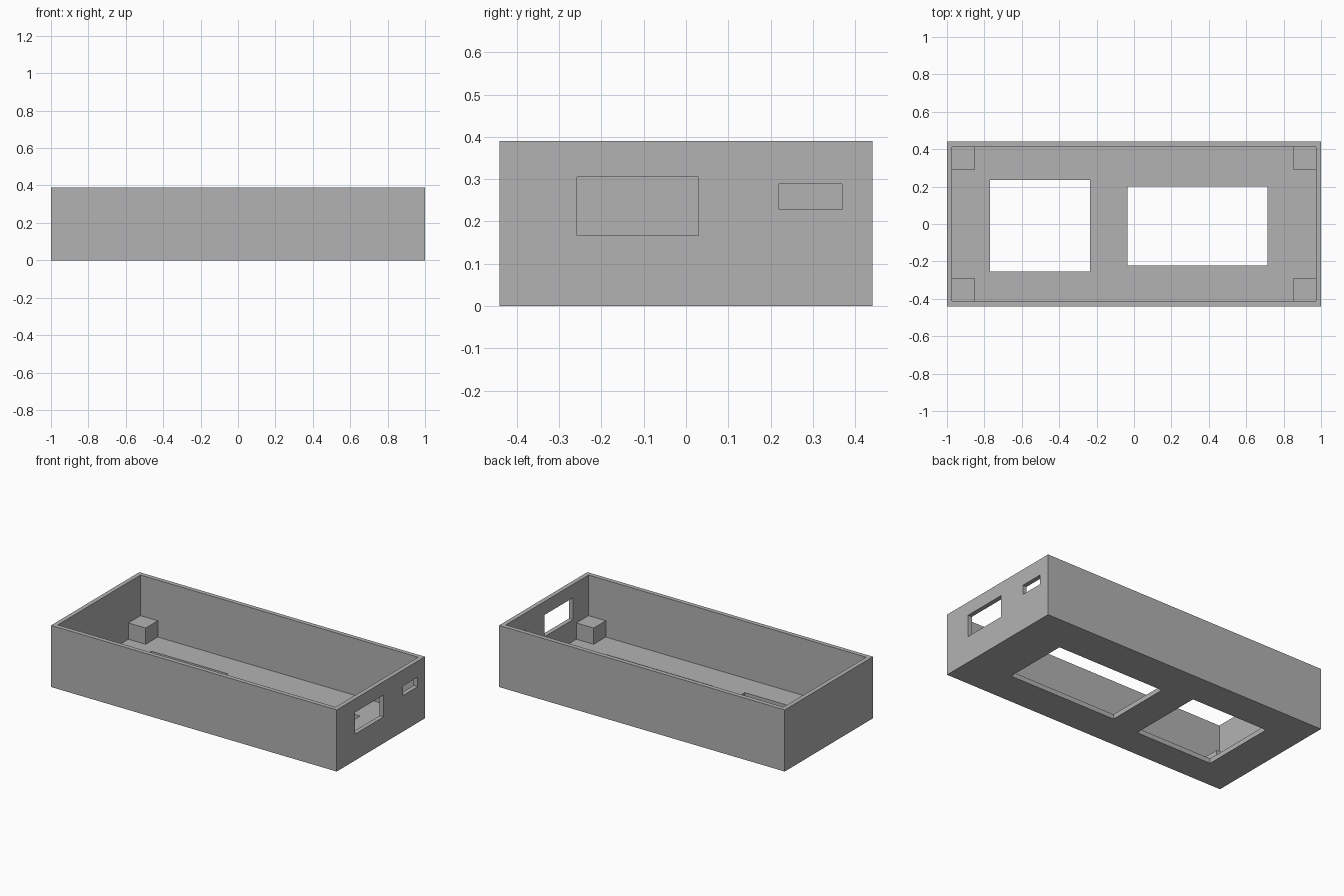
import bpy

cube = bpy.data.objects.get("Cube")
if cube:
    bpy.data.objects.remove(cube, do_unlink=True)

# Overall proportions
HALF_X, HALF_Y, HEIGHT = 1.0, 0.441, 0.39
WALL, FLOOR = 0.028, 0.03
IN_X, IN_Y = HALF_X - WALL, HALF_Y - WALL
POST, POST_TOP = 0.121, 0.133

grey = bpy.data.materials.new("plain_grey")
grey.use_nodes = True
colour = (0.448, 0.448, 0.448, 1)
grey.diffuse_color = colour
grey.node_tree.nodes["Principled BSDF"].inputs["Base Color"].default_value = colour


def box(name, x, y, z):
    """Box spanning the given (low, high) ranges."""
    bpy.ops.mesh.primitive_cube_add(size=1)
    ob = bpy.context.object
    ob.name = name
    spans = (x, y, z)
    for v in ob.data.vertices:
        v.co = [lo + (c + 0.5) * (hi - lo) for c, (lo, hi) in zip(v.co, spans)]
    ob.data.materials.append(grey)
    return ob


def cut(target, x, y, z):
    """Cut a box-shaped opening out of the target."""
    cutter = box("cutter", x, y, z)
    cutter.hide_render = True
    mod = target.modifiers.new("opening", "BOOLEAN")
    mod.operation = "DIFFERENCE"
    mod.solver = "EXACT"
    mod.object = cutter
    bpy.context.view_layer.objects.active = target
    bpy.ops.object.modifier_apply(modifier=mod.name)
    bpy.data.objects.remove(cutter, do_unlink=True)


# Open tray
tray = box("enclosure_tray", (-HALF_X, HALF_X), (-HALF_Y, HALF_Y), (0, HEIGHT))
cut(tray, (-IN_X, IN_X), (-IN_Y, IN_Y), (FLOOR, HEIGHT + 0.1))

# Two windows through the floor
through_floor = (-0.1, FLOOR + 0.05)
cut(tray, (-0.77, -0.235), (-0.253, 0.235), through_floor)
cut(tray, (-0.035, 0.715), (-0.221, 0.201), through_floor)

# Two ports through the left end wall
through_wall = (IN_X - 0.05, HALF_X + 0.1)
cut(tray, through_wall, (-0.258, 0.029), (0.167, 0.305))
cut(tray, through_wall, (0.22, 0.369), (0.228, 0.288))

# Square posts in the four inside corners, sunk slightly into floor and walls
SINK = 0.005
for sx, side in ((-1, "right"), (1, "left")):
    for sy, end in ((-1, "front"), (1, "back")):
        xs = sorted((sx * (IN_X - POST), sx * (IN_X + SINK)))
        ys = sorted((sy * (IN_Y - POST), sy * (IN_Y + SINK)))
        box(f"corner_post_{end}_{side}", xs, ys, (FLOOR - SINK, POST_TOP))
